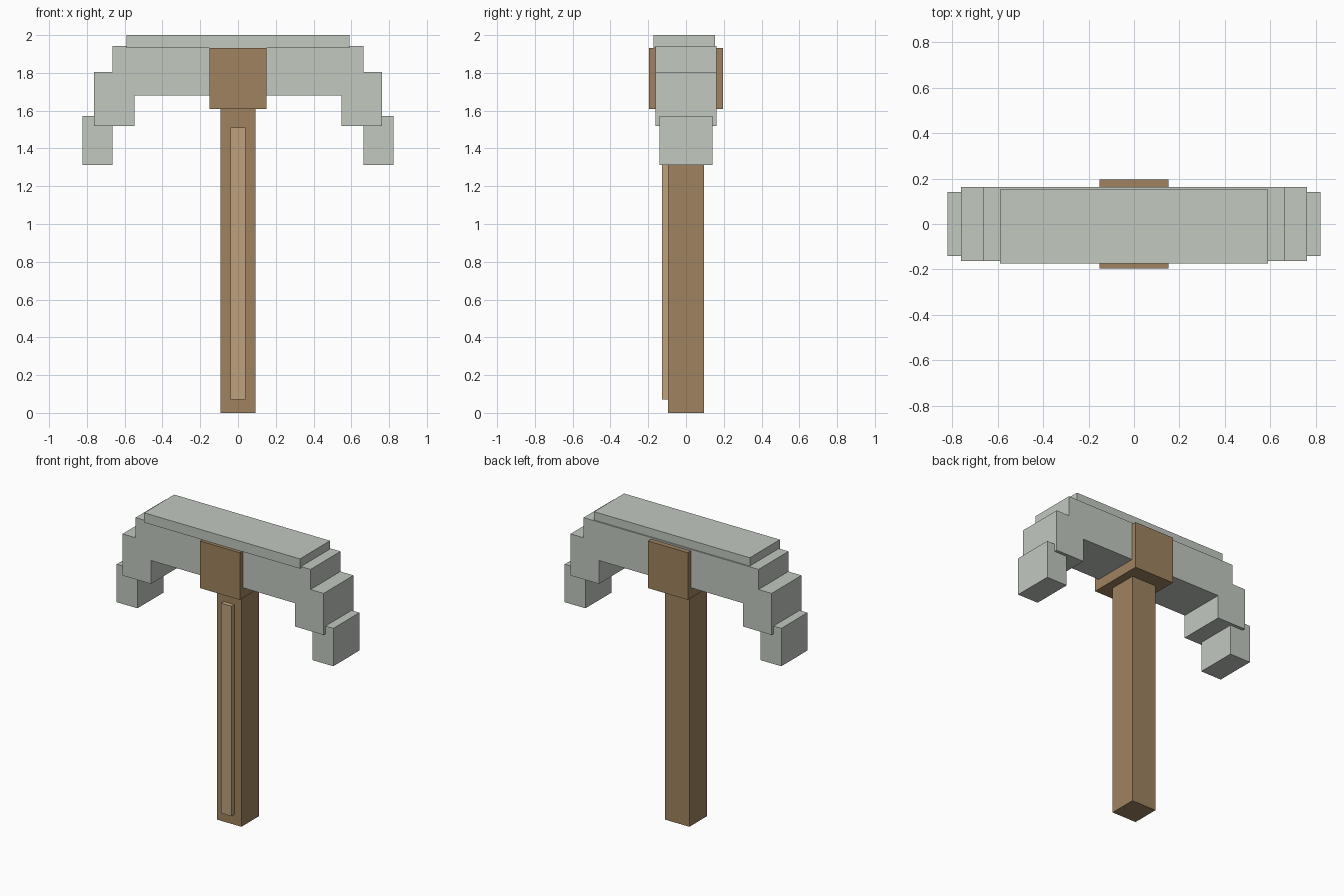
import bpy

if "Cube" in bpy.data.objects:
    bpy.data.objects.remove(bpy.data.objects["Cube"])


def material(name, color):
    m = bpy.data.materials.new(name)
    m.diffuse_color = (*color, 1.0)
    m.use_nodes = True
    m.node_tree.nodes["Principled BSDF"].inputs["Base Color"].default_value = m.diffuse_color
    return m


stone = material("pale_stone", (0.54, 0.58, 0.53))
wood = material("brown_wood", (0.345, 0.225, 0.114))
light_wood = material("light_wood", (0.51, 0.36, 0.20))


def box(name, x, y, z, mat):
    """Box from (min, max) ranges on each axis."""
    bpy.ops.mesh.primitive_cube_add(size=1)
    ob = bpy.context.object
    ob.name = name
    for v in ob.data.vertices:
        v.co = [r[1] if c > 0 else r[0] for c, r in zip(v.co, (x, y, z))]
    ob.data.materials.append(mat)
    return ob


# Handle with a raised grip strip on the front
box("handle", (-0.093, 0.093), (-0.096, 0.096), (0, 1.65), wood)
box("grip_strip", (-0.04, 0.04), (-0.127, -0.09), (0.07, 1.51), light_wood)

# Collar that clasps the head
box("collar", (-0.151, 0.151), (-0.196, 0.196), (1.61, 1.933), wood)

# Head: central beam and top plate
box("head_beam", (-0.664, 0.664), (-0.162, 0.162), (1.68, 1.943), stone)
box("top_plate", (-0.591, 0.591), (-0.173, 0.153), (1.933, 2.0), stone)

# Stepped arms and tips on both sides
for side, s in (("left", -1), ("right", 1)):
    box(side + "_arm", sorted((s * 0.547, s * 0.763)), (-0.162, 0.162), (1.52, 1.805), stone)
    box(side + "_tip", sorted((s * 0.664, s * 0.822)), (-0.141, 0.141), (1.313, 1.573), stone)
